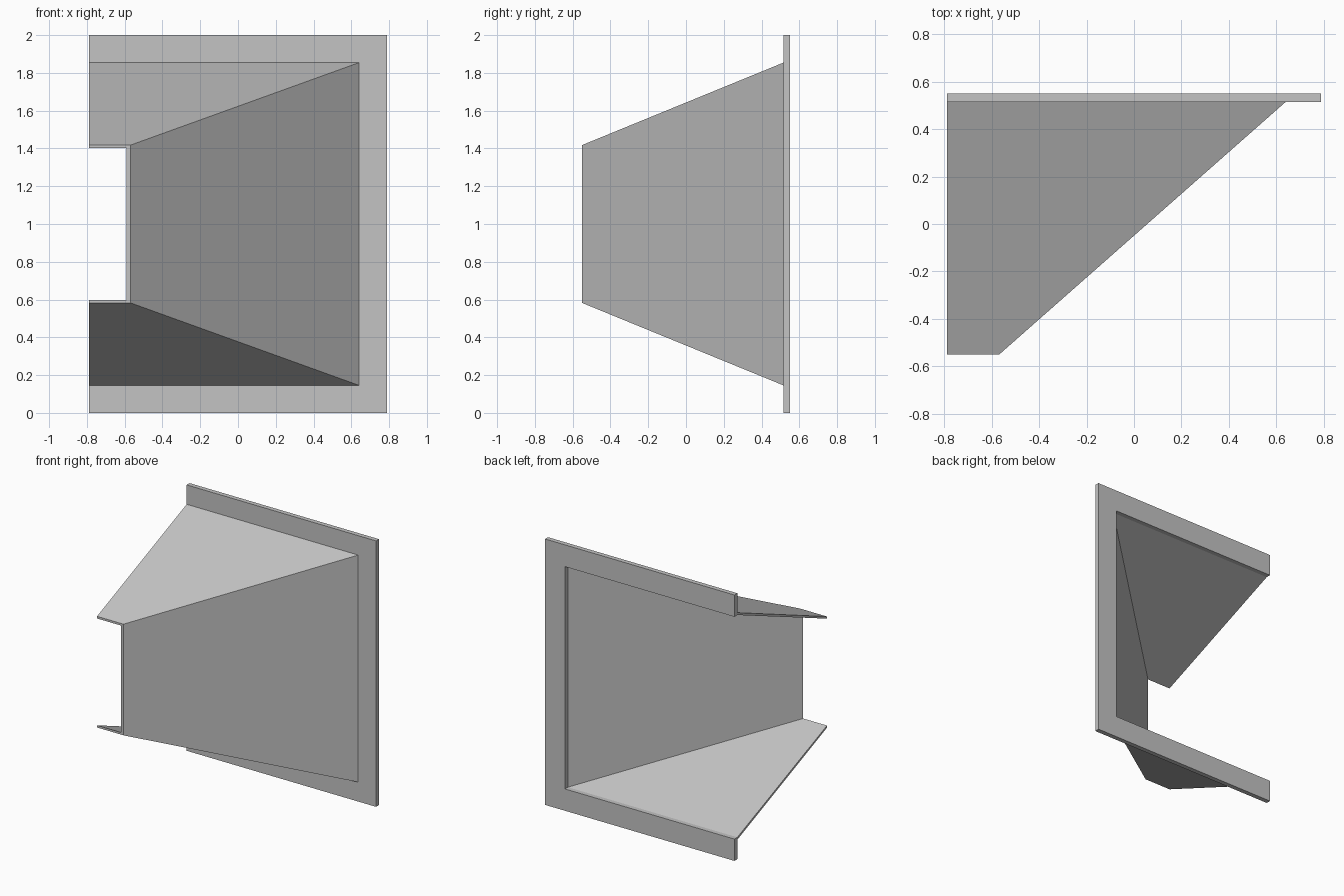
import bpy
import bmesh

cube = bpy.data.objects.get("Cube")
if cube:
    bpy.data.objects.remove(cube, do_unlink=True)

grey = bpy.data.materials.new("plain grey")
grey.use_nodes = True
colour = (0.55, 0.55, 0.55, 1)
grey.diffuse_color = colour
grey.node_tree.nodes["Principled BSDF"].inputs["Base Color"].default_value = colour

OPEN_X = -0.788   # open side shared by every part
MID_Z = 1.0


def c_profile(outer_x, outer_h, inner_x, inner_h):
    """C-shaped section, symmetric about mid height and open towards -x."""
    upper = [(inner_x, inner_h), (OPEN_X, inner_h), (OPEN_X, outer_h), (outer_x, outer_h)]
    lower = [(x, -h) for x, h in reversed(upper)]
    return [(x, MID_Z + h) for x, h in upper + lower]


def loft(name, front, y_front, back, y_back):
    """Join two matching C sections with side faces and end strips."""
    bm = bmesh.new()
    a = [bm.verts.new((x, y_front, z)) for x, z in front]
    b = [bm.verts.new((x, y_back, z)) for x, z in back]
    n = len(a)
    for i in range(n):
        j = (i + 1) % n
        bm.faces.new((a[i], a[j], b[j], b[i]))
    # each end is three quads: top arm, side, bottom arm
    for ring in (a, b):
        for ids in ((0, 1, 2, 3), (0, 3, 4, 7), (7, 4, 5, 6)):
            bm.faces.new([ring[k] for k in ids])
    bmesh.ops.recalc_face_normals(bm, faces=bm.faces)
    mesh = bpy.data.meshes.new(name)
    bm.to_mesh(mesh)
    bm.free()
    mesh.materials.append(grey)
    obj = bpy.data.objects.new(name, mesh)
    bpy.context.collection.objects.link(obj)
    return obj


# Flat mounting flange around the wide mouth
flange = c_profile(0.788, 1.0, 0.622, 0.836)
loft("flange", flange, 0.515, flange, 0.55)

# Thin tapering hood walls, from narrow outlet to wide mouth
outlet = c_profile(-0.568, 0.418, -0.59, 0.402)
mouth = c_profile(0.64, 0.854, 0.622, 0.836)
loft("hood", outlet, -0.55, mouth, 0.515)
